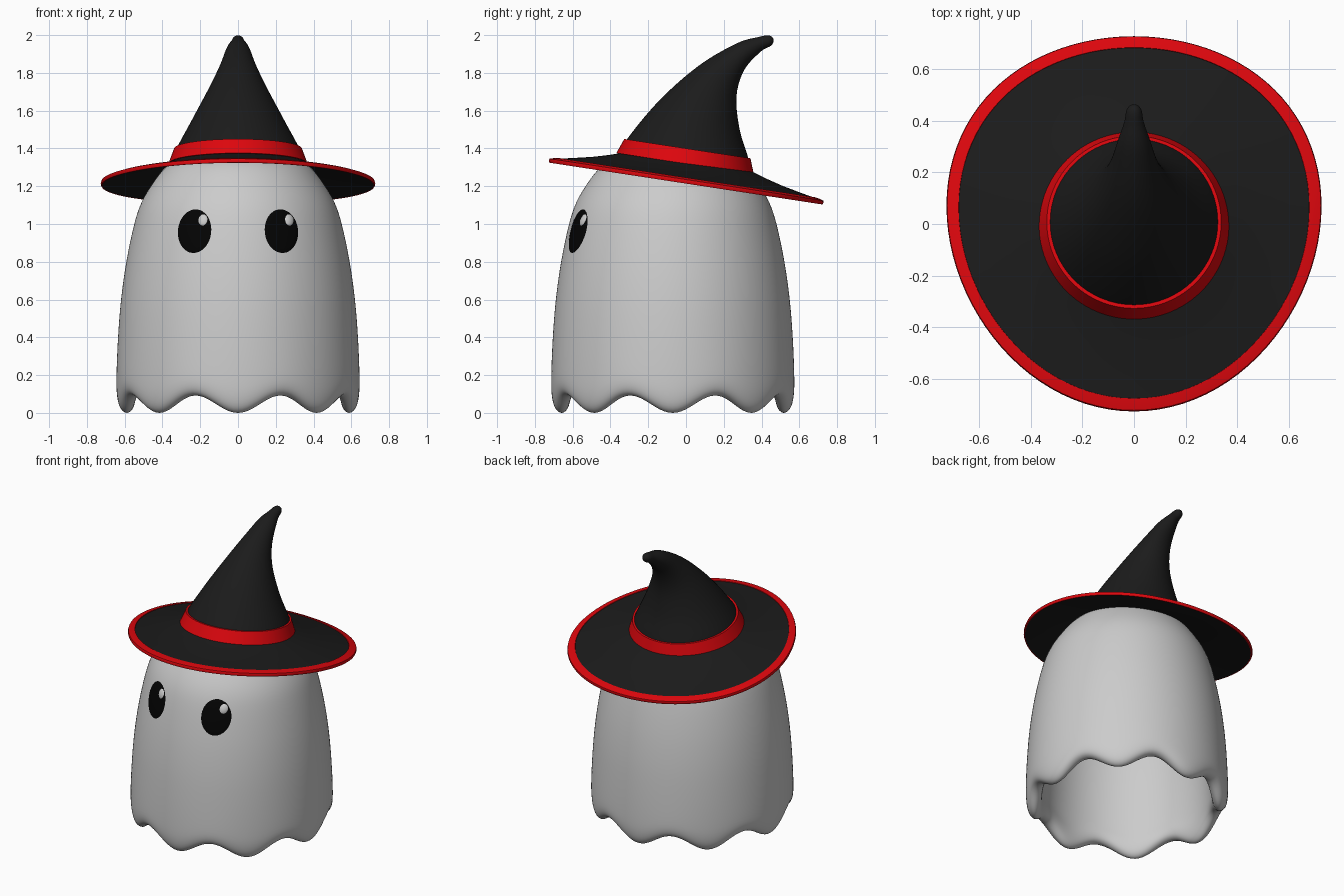
import bpy, bmesh
from math import sin, cos, pi, sqrt, radians
from mathutils import Vector, Matrix

if "Cube" in bpy.data.objects:
    bpy.data.objects.remove(bpy.data.objects["Cube"])


def material(name, rgb):
    m = bpy.data.materials.new(name)
    m.diffuse_color = (*rgb, 1)
    m.use_nodes = True
    m.node_tree.nodes["Principled BSDF"].inputs["Base Color"].default_value = m.diffuse_color
    return m


BLACK = material("black_felt", (0.011, 0.011, 0.011))
RED = material("red_trim", (0.72, 0.002, 0.004))
EYE = material("eye_black", (0.001, 0.001, 0.001))


def spline(pts, n):
    """Catmull-Rom samples through tuples of any length."""
    p = [Vector(q) for q in pts]
    p = [2 * p[0] - p[1]] + p + [2 * p[-1] - p[-2]]
    out = []
    for i in range(1, len(p) - 2):
        a, b, c, d = p[i - 1:i + 3]
        for k in range(n):
            t = k / n
            out.append(0.5 * (2 * b + (c - a) * t + (2 * a - 5 * b + 4 * c - d) * t * t
                              + (3 * b - a - 3 * c + d) * t ** 3))
    return out + [p[-2]]


def loft(name, rings, mat=None, matrix=None, angle=40):
    """Skin closed rings of points; collapsed rings become poles."""
    bm = bmesh.new()
    rows = [[bm.verts.new(q) for q in ring] for ring in rings]
    for a, b in zip(rows, rows[1:]):
        n = len(a)
        for i in range(n):
            j = (i + 1) % n
            bm.faces.new((a[i], a[j], b[j], b[i]))
    bmesh.ops.remove_doubles(bm, verts=bm.verts, dist=1e-5)
    bmesh.ops.recalc_face_normals(bm, faces=bm.faces)
    if matrix:
        bm.transform(matrix)
    me = bpy.data.meshes.new(name)
    bm.to_mesh(me)
    bm.free()
    ob = bpy.data.objects.new(name, me)
    bpy.context.collection.objects.link(ob)
    if mat:
        me.materials.append(mat)
    bpy.ops.object.select_all(action='DESELECT')
    ob.select_set(True)
    bpy.context.view_layer.objects.active = ob
    bpy.ops.object.shade_smooth_by_angle(angle=radians(angle))
    return ob


def circle(r, z, n=96, y=0, egg=0, sy=1):
    """Ring of points; egg pushes the sides towards the back."""
    ts = [2 * pi * i / n for i in range(n)]
    return [(r * sin(t), y - sy * r * cos(t) + egg * sin(t) ** 2, z) for t in ts]


# Draped sheet body: hollow shell with eight scallops round the hem
BODY_Y = -0.07
outer = [(0, 1.42), (0.12, 1.412), (0.22, 1.387), (0.31, 1.35), (0.383, 1.30), (0.445, 1.225),
         (0.508, 1.12), (0.549, 1.0), (0.591, 0.8), (0.619, 0.6), (0.635, 0.4), (0.643, 0.2)]
hem = [(0.640, 0.09), (0.622, 0.025), (0.588, 0.0), (0.556, 0.025), (0.541, 0.09)]
inner = [(0.542, 0.2), (0.534, 0.4), (0.519, 0.6), (0.491, 0.8), (0.45, 1.0), (0.405, 1.12),
         (0.30, 1.25), (0.15, 1.31), (0, 1.322)]
profile = spline(outer + hem + inner, 4)
body_rings = []
for r, z in profile:
    r = max(r, 0)
    w = max(0, 1 - max(z, 0) / 0.4) ** 2
    ring = circle(r, z, 160, BODY_Y)
    body_rings.append([(x, y, zz + w * 0.046 * (1 - cos(16 * pi * i / 160)))
                       for i, (x, y, zz) in enumerate(ring)])
loft("sheet_body", body_rings, angle=60)

skin = spline(outer, 8)


def body_radius(z):
    for a, b in zip(skin, skin[1:]):
        if a[1] >= z >= b[1]:
            return a[0] + (b[0] - a[0]) * (a[1] - z) / (a[1] - b[1])


def face_patch(name, cx, cz, rx, rz, lean, lift, mat=None):
    """Slightly domed oval laid on the front of the body."""
    rings = []
    for s, h in ((0, 1), (0.25, 0.95), (0.5, 0.8), (0.75, 0.55), (0.93, 0.25), (1, -0.4)):
        ring = []
        for i in range(40):
            t = 2 * pi * i / 40
            u, v = s * rx * cos(t), s * rz * sin(t)
            x, z = cx + u * cos(lean) + v * sin(lean), cz - u * sin(lean) + v * cos(lean)
            r = body_radius(z)
            k = 1 + lift * h / r
            ring.append((x * k, BODY_Y - sqrt(r * r - x * x) * k, z))
        rings.append(ring)
    loft(name, rings, mat, angle=80)


# Eyes with a glint on the same side of each
for side, label in ((-1, "left"), (1, "right")):
    face_patch(label + "_eye", side * 0.23, 0.962, 0.092, 0.121, -side * 0.12, 0.008, EYE)
    face_patch(label + "_eye_glint", side * 0.227 + 0.041, 1.019, 0.027, 0.035,
               -side * 0.12, 0.012)

# Hat brim, trim and band share one backward tilt
TILT = Matrix.Translation((0, 0, 1.22)) @ Matrix.Rotation(radians(-8.7), 4, 'X')


def turned(name, pts, mat, y=0, sy=1.012):
    """Ring part in hat space; the brim grows egg-shaped towards its edge."""
    rings = [circle(r, z, y=y, sy=sy, egg=0.07 * max(0, (r - 0.37) / 0.355)) for r, z in pts]
    loft(name, rings, mat, TILT)


brim_top = [(0.705, 0.017), (0.68, 0.022), (0.60, 0.038), (0.50, 0.060), (0.42, 0.082),
            (0.34, 0.108)]
brim_under = [(r, z - 0.018) for r, z in reversed(brim_top)]
turned("hat_brim", brim_under + [(0.72, -0.004)] + brim_top, BLACK)
turned("brim_trim", [(0.717, -0.006), (0.723, -0.006), (0.727, 0.004), (0.724, 0.015),
                     (0.70, 0.022), (0.68, 0.026), (0.678, 0.018)], RED)
turned("hat_band", [(0.34, 0.098), (0.368, 0.098), (0.338, 0.178), (0.318, 0.178)], RED,
       -0.020, 1)

# Bent crown: each row is front y, front z, back y, back z of one round section
sections = [(-0.345, 1.38, 0.337, 1.275), (-0.312, 1.45, 0.331, 1.344),
            (-0.14, 1.656, 0.284, 1.50), (0.07, 1.84, 0.267, 1.675),
            (0.27, 1.957, 0.308, 1.815), (0.385, 1.99, 0.395, 1.912),
            (0.43, 1.999, 0.447, 1.942), (0.453, 1.993, 0.463, 1.963),
            (0.463, 1.979, 0.463, 1.979)]
crown = []
for fy, fz, by, bz in spline(sections, 5):
    f, b = Vector((0, fy, fz)), Vector((0, by, bz))
    mid, half = (f + b) / 2, (f - b) / 2
    crown.append([mid + half * cos(2 * pi * i / 64) + Vector((half.length * sin(2 * pi * i / 64), 0, 0))
                  for i in range(64)])
loft("hat_crown", crown, BLACK, angle=60)
